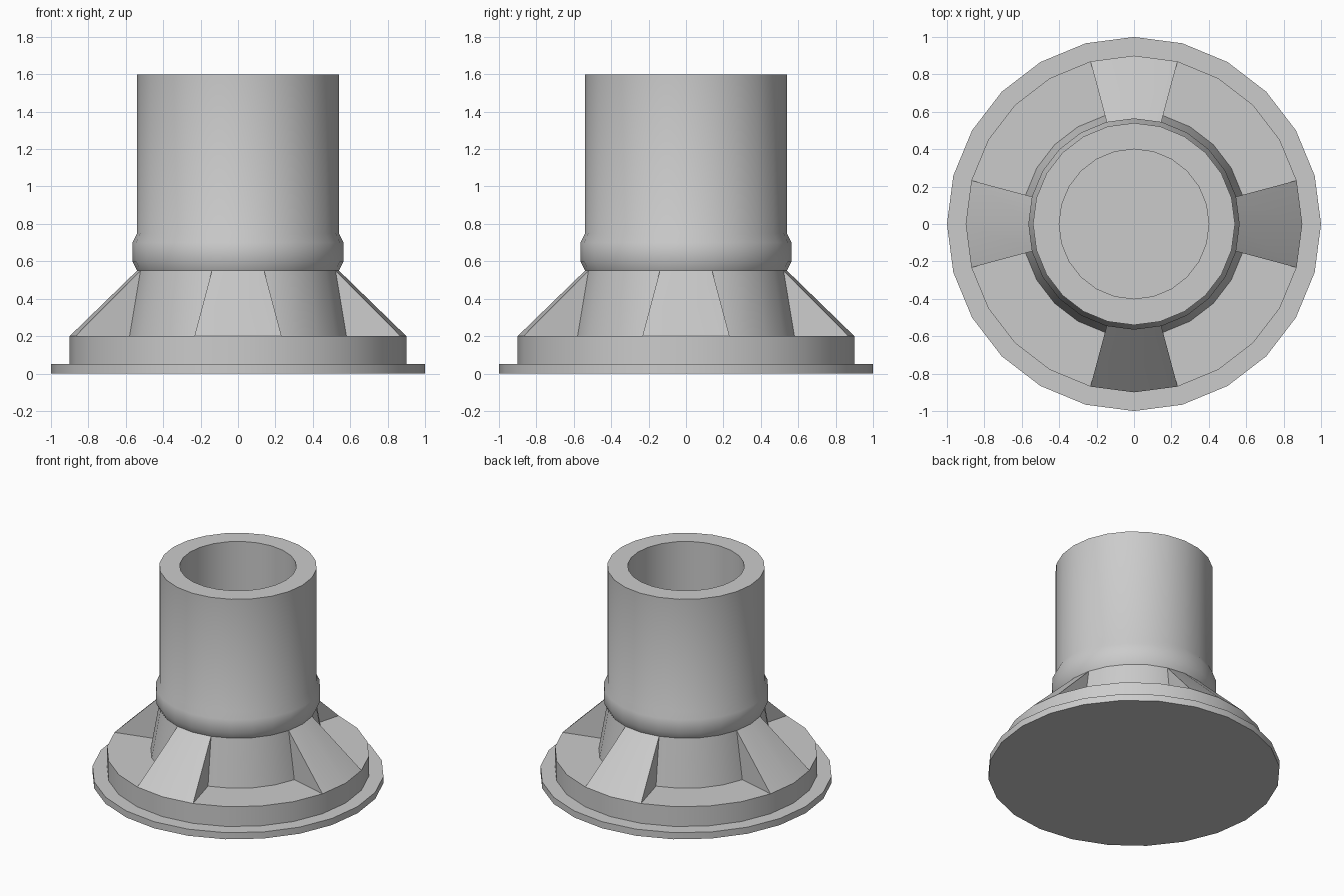
import bpy
import bmesh
from math import cos, sin, radians, tau

if "Cube" in bpy.data.objects:
    bpy.data.objects.remove(bpy.data.objects["Cube"], do_unlink=True)

SIDES = 24

grey = bpy.data.materials.new("plain_grey")
grey.use_nodes = True
grey.diffuse_color = (0.6, 0.6, 0.6, 1)
grey.node_tree.nodes["Principled BSDF"].inputs["Base Color"].default_value = (0.6, 0.6, 0.6, 1)


def ring_point(r, z, angle):
    return (r * cos(angle), r * sin(angle), z)


def finish(name, bm):
    bmesh.ops.recalc_face_normals(bm, faces=bm.faces)
    mesh = bpy.data.meshes.new(name)
    bm.to_mesh(mesh)
    bm.free()
    mesh.materials.append(grey)
    obj = bpy.data.objects.new(name, mesh)
    bpy.context.collection.objects.link(obj)
    bpy.ops.object.select_all(action='DESELECT')
    obj.select_set(True)
    bpy.context.view_layer.objects.active = obj
    bpy.ops.object.shade_smooth_by_angle(angle=radians(30))
    return obj


def lathe(name, profile):
    """Turn a (radius, height) profile about z, capping both ends."""
    bm = bmesh.new()
    rings = [[bm.verts.new(ring_point(r, z, tau * i / SIDES)) for i in range(SIDES)]
             for r, z in profile]
    for low, high in zip(rings, rings[1:]):
        for i in range(SIDES):
            j = (i + 1) % SIDES
            bm.faces.new((low[i], low[j], high[j], high[i]))
    bm.faces.new(rings[0])
    bm.faces.new(rings[-1])
    return finish(name, bm)


def gusset(name, middle):
    """Sloping rib two segments wide, following the round body."""
    bm = bmesh.new()
    section = [(0.5, 0.2), (0.9, 0.2), (0.54, 0.55), (0.5, 0.55)]
    cuts = [[bm.verts.new(ring_point(r, z, middle + k * tau / SIDES)) for r, z in section]
            for k in (-1, 0, 1)]
    for a, b in zip(cuts, cuts[1:]):
        for i in range(4):
            j = (i + 1) % 4
            bm.faces.new((a[i], a[j], b[j], b[i]))
    bm.faces.new(cuts[0])
    bm.faces.new(cuts[-1])
    return finish(name, bm)


# Stepped base, tapered neck, rounded collar and hollow tube in one turned body
lathe("socket_body", [
    (1.0, 0), (1.0, 0.05), (0.9, 0.05), (0.9, 0.2),
    (0.6, 0.2), (0.54, 0.55),
    (0.565, 0.6), (0.565, 0.7), (0.54, 0.75),
    (0.54, 1.6), (0.4, 1.6), (0.4, 0.2),
])

# Four ribs bracing the neck
for n, side in enumerate(("left", "back", "right", "front")):
    gusset(side + "_gusset", n * tau / 4)
